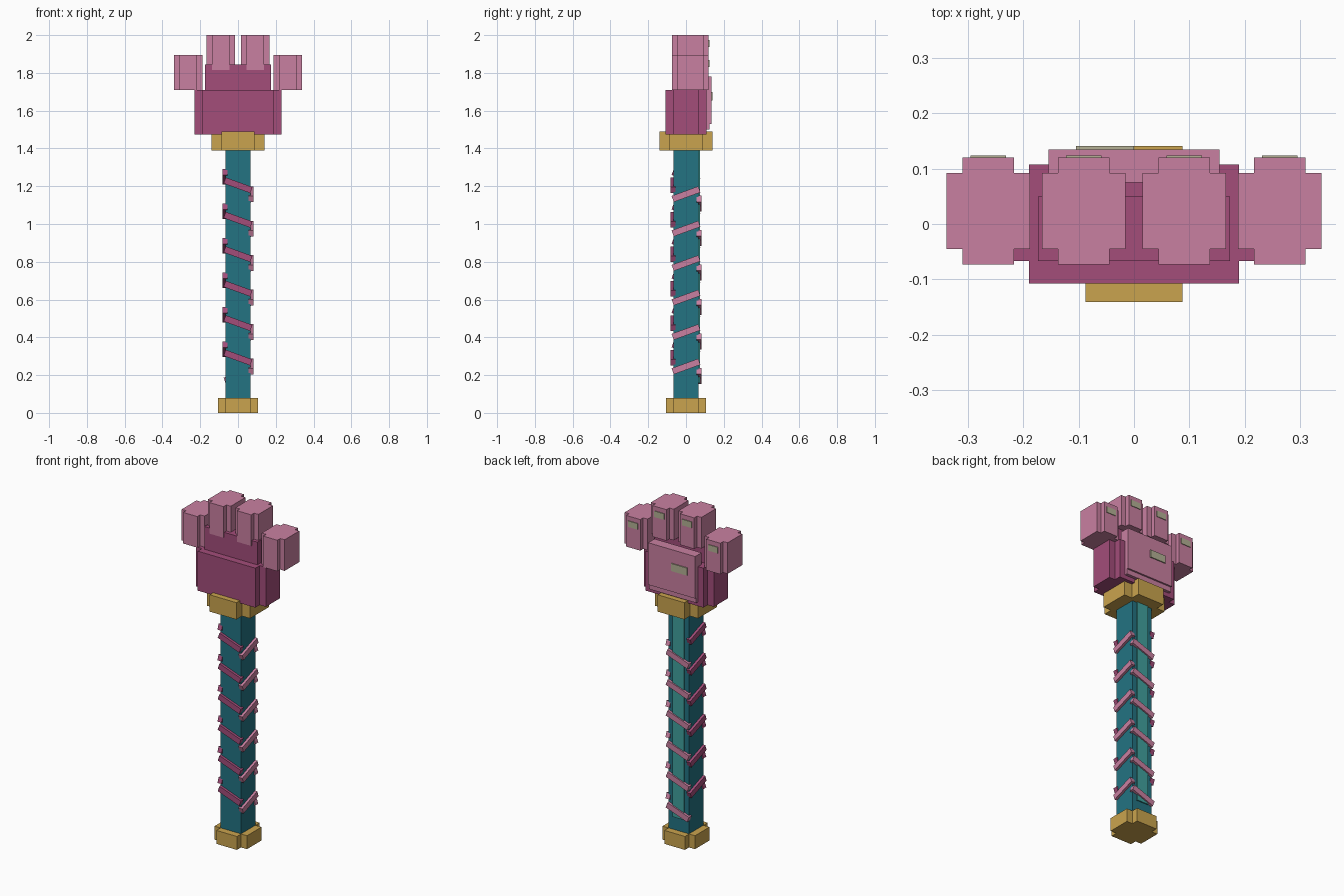
import bpy, bmesh, math
from mathutils import Matrix, Vector

if "Cube" in bpy.data.objects:
    bpy.data.objects.remove(bpy.data.objects["Cube"], do_unlink=True)


def material(name, rgb):
    linear = [((c / 255 + 0.055) / 1.055) ** 2.4 for c in rgb] + [1.0]
    m = bpy.data.materials.new(name)
    m.use_nodes = True
    m.diffuse_color = linear
    m.node_tree.nodes["Principled BSDF"].inputs["Base Color"].default_value = linear
    return m


teal = material("teal", (35, 115, 130))
light_teal = material("light teal", (64, 160, 157))
pink = material("pink", (201, 128, 161))
plum = material("plum", (163, 77, 122))
gold = material("gold", (202, 164, 78))
tan = material("tan", (180, 176, 148))


def finish(bm, name, mat):
    bmesh.ops.recalc_face_normals(bm, faces=bm.faces)
    mesh = bpy.data.meshes.new(name)
    bm.to_mesh(mesh)
    bm.free()
    mesh.materials.append(mat)
    obj = bpy.data.objects.new(name, mesh)
    bpy.context.collection.objects.link(obj)
    return obj


def box(name, mat, x, y, z):
    """Box from (low, high) ranges on each axis."""
    bm = bmesh.new()
    size = [r[1] - r[0] for r in (x, y, z)]
    centre = Vector([(r[0] + r[1]) / 2 for r in (x, y, z)])
    bmesh.ops.create_cube(bm, size=1,
                          matrix=Matrix.Translation(centre) @ Matrix.Diagonal(size + [1]))
    return finish(bm, name, mat)


def notched(name, mat, centre, xs, ys, z):
    """Upright block with notched corners; xs and ys are (outer, inner) half widths."""
    (xo, xi), (yo, yi) = xs, ys
    corner = [(xo, yi), (xi, yi), (xi, yo)]
    profile = []
    for sx, sy in ((1, 1), (-1, 1), (-1, -1), (1, -1)):
        pts = [(px * sx, py * sy) for px, py in corner]
        profile += pts if sx * sy > 0 else pts[::-1]
    bm = bmesh.new()
    face = bm.faces.new([bm.verts.new((centre[0] + px, centre[1] + py, z[0]))
                         for px, py in profile])
    top = bmesh.ops.extrude_face_region(bm, geom=[face])
    bmesh.ops.translate(bm, vec=(0, 0, z[1] - z[0]),
                        verts=[v for v in top["geom"] if isinstance(v, bmesh.types.BMVert)])
    return finish(bm, name, mat)


# Handle: pommel, shaft, back inlay and collar
notched("pommel", gold, (0, 0), (0.107, 0.068), (0.107, 0.068), (0, 0.08))
box("shaft", teal, (-0.067, 0.067), (-0.067, 0.067), (0.07, 1.4))
box("back_inlay", light_teal, (-0.038, 0.038), (0.06, 0.074), (0.157, 1.4))
notched("collar", gold, (0, 0), (0.141, 0.088), (0.141, 0.088), (1.39, 1.49))

# Slanted wrap bands on the four sides, each side lower than the last
sides = [("front", 0, plum, 1.205, 1), ("left", 90, pink, 1.158, -1),
         ("back", 180, pink, 1.108, 1), ("right", 270, plum, 1.25, -1)]
for side, angle, mat, top_z, slant in sides:
    bm = bmesh.new()
    for i in range(6):
        place = (Matrix.Rotation(math.radians(angle), 4, "Z")
                 @ Matrix.Translation((0, -0.069, top_z - i * 0.1825))
                 @ Matrix.Rotation(math.radians(20 * slant), 4, "Y")
                 @ Matrix.Diagonal((0.15, 0.026, 0.034, 1)))
        bmesh.ops.create_cube(bm, size=1, matrix=place)
    finish(bm, side + "_wrap_bands", mat)

# Palm and knuckle block
notched("palm", plum, (0, 0), (0.23, 0.19), (0.108, 0.067), (1.475, 1.71))
box("knuckles", plum, (-0.174, 0.174), (-0.067, 0.05), (1.7, 1.845))

# Padded plate on the back with its mark
box("back_pad", pink, (-0.155, 0.155), (0.075, 0.135), (1.53, 1.78))
box("back_pad_lip", pink, (-0.155, 0.155), (0.075, 0.125), (1.5, 1.53))
box("back_pad_mark", tan, (-0.105, 0), (0.134, 0.141), (1.655, 1.7))

# Fingers and their marks
for side, s in (("left", 1), ("right", -1)):
    for part, x, bottom in (("inner", 0.091, 1.815), ("outer", 0.2635, 1.71)):
        name = side + "_" + part + "_finger"
        notched(name, pink, (s * x, 0.0235), (0.0755, 0.0465), (0.0965, 0.069),
                (bottom, bottom + 0.185))
        box(name + "_mark", tan, (s * x - 0.032, s * x + 0.032), (0.119, 0.124),
            (bottom + 0.122, bottom + 0.158))
